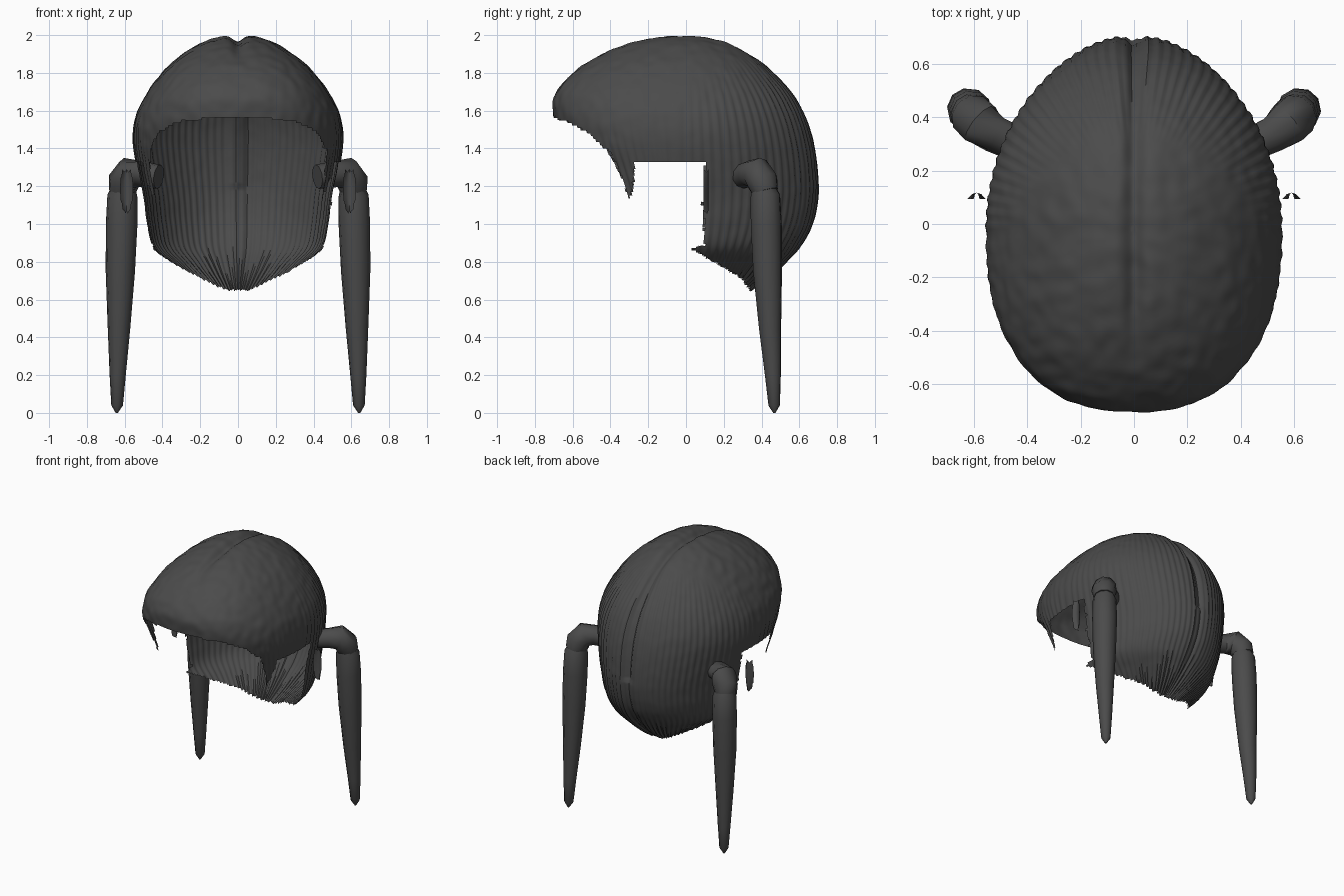
import bpy, bmesh, math
from mathutils import Vector, noise

if "Cube" in bpy.data.objects:
    bpy.data.objects.remove(bpy.data.objects["Cube"])

dark = bpy.data.materials.new("dark_hair")
dark.diffuse_color = (0.07, 0.07, 0.07, 1)
dark.use_nodes = True
dark.node_tree.nodes["Principled BSDF"].inputs["Base Color"].default_value = dark.diffuse_color


def make_object(name, bm, angle=50):
    mesh = bpy.data.meshes.new(name)
    bm.to_mesh(mesh)
    bm.free()
    ob = bpy.data.objects.new(name, mesh)
    bpy.context.collection.objects.link(ob)
    mesh.materials.append(dark)
    bpy.ops.object.select_all(action='DESELECT')
    bpy.context.view_layer.objects.active = ob
    ob.select_set(True)
    bpy.ops.object.shade_smooth_by_angle(angle=math.radians(angle))
    return ob


def spline(rows, t):
    """Catmull-Rom through rows, t in 0..1."""
    f = t * (len(rows) - 1)
    i = min(int(f), len(rows) - 2)
    u = f - i
    p0, p1, p2, p3 = (Vector(rows[max(0, min(len(rows) - 1, i + k))]) for k in (-1, 0, 1, 2))
    return 0.5 * (2 * p1 + (p2 - p0) * u + (2 * p0 - 5 * p1 + 4 * p2 - p3) * u ** 2
                  + (3 * p1 - p0 - 3 * p2 + p3) * u ** 3)


def inside(y, z, poly):
    hit = False
    for (y1, z1), (y2, z2) in zip(poly, poly[1:] + poly[:1]):
        if (z1 > z) != (z2 > z) and y < (y2 - y1) * (z - z1) / (z2 - z1) + y1:
            hit = not hit
    return hit


# Hair shell: horizontal sections as height, front y, back y, half width
SECTIONS = [
    (2.0, -.03, -.01, .01), (1.99, -.15, .12, .10), (1.95, -.33, .25, .21),
    (1.87, -.50, .39, .33), (1.78, -.62, .49, .42), (1.68, -.695, .575, .49),
    (1.57, -.70, .635, .54), (1.45, -.66, .675, .555), (1.3, -.58, .70, .535),
    (1.15, -.50, .705, .505), (1.0, -.45, .675, .485), (.88, -.40, .61, .455),
    (.80, -.40, .54, .37), (.72, -.40, .455, .27), (.63, -.40, .34, .14)]
# Face and ear opening, seen from the side (y, z)
OPENING = [(-1, 1.56), (-.69, 1.56), (-.62, 1.54), (-.50, 1.47), (-.40, 1.37), (-.34, 1.25),
           (-.30, 1.14), (-.28, 1.20), (-.275, 1.33), (.10, 1.335), (.09, 1.1), (.10, .89),
           (.03, .87), (.20, .77), (.30, .71), (.36, .63), (.36, .3), (-1, .3)]
COLS, ROWS = 320, 120


def shell_point(r, c):
    z, front, back, w = spline(SECTIONS, r / ROWS)
    a = math.tau * c / COLS
    s, k = math.sin(a), math.cos(a)
    if k < 0:    # squarer front half
        n = 2 / 2.5
        x, y = w * math.copysign(abs(s) ** n, s), -.02 - (-.02 - front) * abs(k) ** n
    else:
        x, y = w * s, -.02 + (back + .02) * k
    p = Vector((x, y, z))
    out = (p - Vector((0, 0, 1.3))).normalized()
    # combed stripes low down, wavy locks on top, parting groove
    low = max(0, min(1, (1.75 - z + y * .5) / .3))
    d = .004 * low * math.sin(84 * a)
    d += .006 * (1 - .7 * low) * noise.noise(p * 16)
    fade = max(0, min(1, (y + .55) / .3))
    d -= .035 * fade * math.exp(-(x / .035) ** 2) * (1 if z > 1.2 else .5)
    return p + out * d


bm = bmesh.new()
grid = [[bm.verts.new(shell_point(r, c)) for c in range(COLS)] for r in range(ROWS + 1)]
bm.faces.new(grid[0])
for r in range(ROWS):
    for c in range(COLS):
        d = (c + 1) % COLS
        quad = (grid[r][c], grid[r + 1][c], grid[r + 1][d], grid[r][d])
        m = sum((v.co for v in quad), Vector()) / 4
        if not inside(m.y + .012 * noise.noise(m * 40), m.z, OPENING):
            bm.faces.new(quad)
bmesh.ops.delete(bm, geom=[v for v in bm.verts if not v.link_faces], context='VERTS')
bmesh.ops.recalc_face_normals(bm, faces=bm.faces)
make_object("hair_shell", bm)


def tube(name, path, sides=10):
    """Lofted tube; path rows are x, y, z, radius."""
    bm = bmesh.new()
    pts = [Vector(p[:3]) for p in path]
    rings = []
    for i, p in enumerate(path):
        t = (pts[min(i + 1, len(pts) - 1)] - pts[max(i - 1, 0)]).normalized()
        u = t.cross(Vector((-.5, .86, 0))).normalized()
        v = t.cross(u)
        rings.append([bm.verts.new(pts[i] + p[3] * (u * math.cos(a) + v * math.sin(a)))
                      for a in (math.tau * k / sides for k in range(sides))])
    for a, b in zip(rings, rings[1:]):
        for k in range(sides):
            j = (k + 1) % sides
            bm.faces.new((a[k], a[j], b[j], b[k]))
    bm.faces.new(rings[0])
    bm.faces.new(rings[-1])
    bmesh.ops.recalc_face_normals(bm, faces=bm.faces)
    return make_object(name, bm, 40)


TIE = [(.42, .29, 1.25, .065), (.52, .335, 1.265, .07), (.575, .375, 1.27, .085),
       (.605, .405, 1.225, .085), (.615, .42, 1.17, .07)]
TAIL = [(.60, .40, 1.23, .05), (.612, .42, 1.15, .08), (.616, .425, 1.0, .084),
        (.623, .432, .75, .078), (.63, .445, .45, .06), (.637, .46, .2, .043),
        (.64, .467, .04, .031), (.642, .468, 0, .006)]

for side, sx in (("right", 1), ("left", -1)):
    # Pigtail base and hanging tail
    tube(side + "_pigtail_base", [(sx * x, y, z, r) for x, y, z, r in TIE])
    tube(side + "_pigtail", [(sx * x, y, z, r) for x, y, z, r in TAIL])
    # Loose curved lock in front of the ear edge
    bm = bmesh.new()
    rows = []
    for i in range(11):
        t = i / 10
        half = .035 * math.sin(math.pi * (.15 + .8 * t)) ** .6
        rows.append([bm.verts.new((sx * (.59 + half * u), .118 - .025 * u * u,
                                   1.29 - .22 * t - .015 * ((i + j) % 2)))
                     for j, u in enumerate((-1, -.5, 0, .5, 1))])
    for a, b in zip(rows, rows[1:]):
        for j in range(4):
            bm.faces.new((a[j], a[j + 1], b[j + 1], b[j]))
    make_object(side + "_ear_lock", bm)
